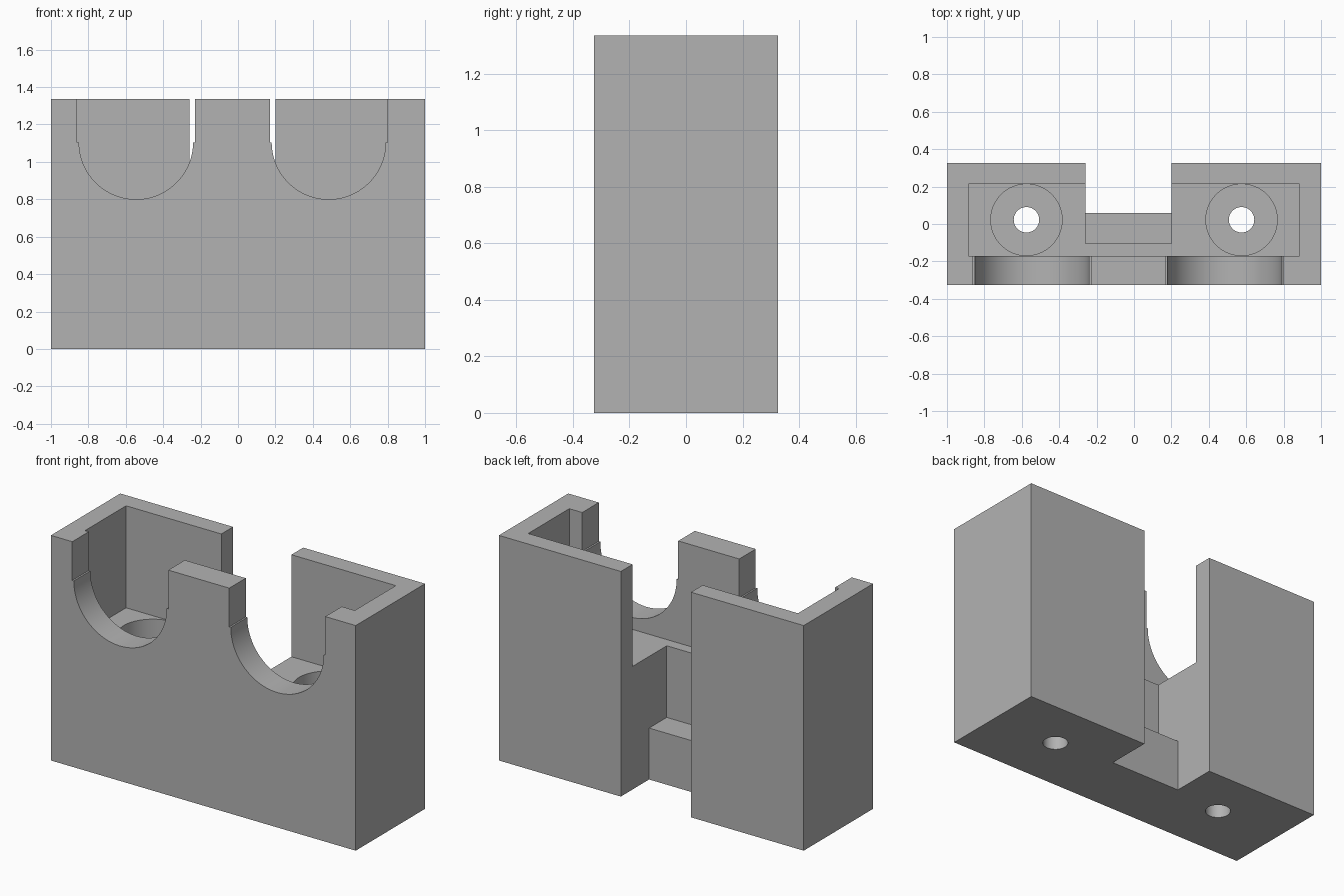
import bpy
import bmesh
import math
from mathutils import Vector

cube = bpy.data.objects.get("Cube")
if cube:
    bpy.data.objects.remove(cube, do_unlink=True)

grey = bpy.data.materials.new("plain grey")
grey.use_nodes = True
colour = (0.45, 0.45, 0.45, 1)
grey.diffuse_color = colour
grey.node_tree.nodes["Principled BSDF"].inputs["Base Color"].default_value = colour


def prism(name, points, direction):
    """Extrude a closed outline along a direction vector."""
    bm = bmesh.new()
    face = bm.faces.new([bm.verts.new(p) for p in points])
    out = bmesh.ops.extrude_face_region(bm, geom=[face])
    moved = [g for g in out["geom"] if isinstance(g, bmesh.types.BMVert)]
    bmesh.ops.translate(bm, verts=moved, vec=Vector(direction))
    bmesh.ops.recalc_face_normals(bm, faces=bm.faces)
    mesh = bpy.data.meshes.new(name)
    bm.to_mesh(mesh)
    bm.free()
    mesh.materials.append(grey)
    ob = bpy.data.objects.new(name, mesh)
    bpy.context.collection.objects.link(ob)
    return ob


def box(name, x0, x1, y0, y1, z0, z1):
    base = [(x0, y0, z0), (x1, y0, z0), (x1, y1, z0), (x0, y1, z0)]
    return prism(name, base, (0, 0, z1 - z0))


def cylinder(name, x, y, r, z0, z1, n=64):
    ring = [(x + r * math.cos(math.tau * i / n), y + r * math.sin(math.tau * i / n), z0)
            for i in range(n)]
    return prism(name, ring, (0, 0, z1 - z0))


TOP = 1.335
FLOOR = 0.73
body = box("housing", -1, 1, -0.325, 0.325, 0, TOP)

# Open upper compartment
cutters = [box("compartment_cutter", -0.885, 0.885, -0.17, 0.215, FLOOR, 1.6)]

# Stepped channel in the back
step = [(-0.105, 1.6), (-0.105, 0.305), (0.06, 0.305), (0.06, -0.2), (0.5, -0.2), (0.5, 1.6)]
cutters.append(prism("channel_cutter", [(-0.26, y, z) for y, z in step], (0.46, 0, 0)))

# Round-bottomed openings in the front wall, slightly wider above the arc
for cx in (-0.545, 0.485):
    r, zc, half = 0.305, 1.105, 0.315
    arc = [(cx + r * math.cos(math.pi * (1 + i / 40)), zc + r * math.sin(math.pi * (1 + i / 40)))
           for i in range(41)]
    outline = arc + [(cx + half, zc), (cx + half, 1.6), (cx - half, 1.6), (cx - half, zc)]
    cutters.append(prism("arch_cutter", [(x, -0.5, z) for x, z in outline], (0, 0.37, 0)))

# Counterbored screw holes
for x in (-0.575, 0.575):
    cutters.append(cylinder("counterbore_cutter", x, 0.0225, 0.191, 0.3, 0.85))
    cutters.append(cylinder("screw_hole_cutter", x, 0.0225, 0.068, -0.2, 0.5))

for c in cutters:
    c.hide_render = True
    mod = body.modifiers.new(c.name, "BOOLEAN")
    mod.operation = "DIFFERENCE"
    mod.solver = "EXACT"
    mod.object = c

# Bake the cuts and drop the cutters
bpy.context.view_layer.update()
graph = bpy.context.evaluated_depsgraph_get()
cut_mesh = bpy.data.meshes.new_from_object(body.evaluated_get(graph))
body.modifiers.clear()
body.data = cut_mesh
for c in cutters:
    bpy.data.objects.remove(c, do_unlink=True)

bpy.ops.object.select_all(action="DESELECT")
body.select_set(True)
bpy.context.view_layer.objects.active = body
bpy.ops.object.shade_smooth_by_angle(angle=math.radians(30))
